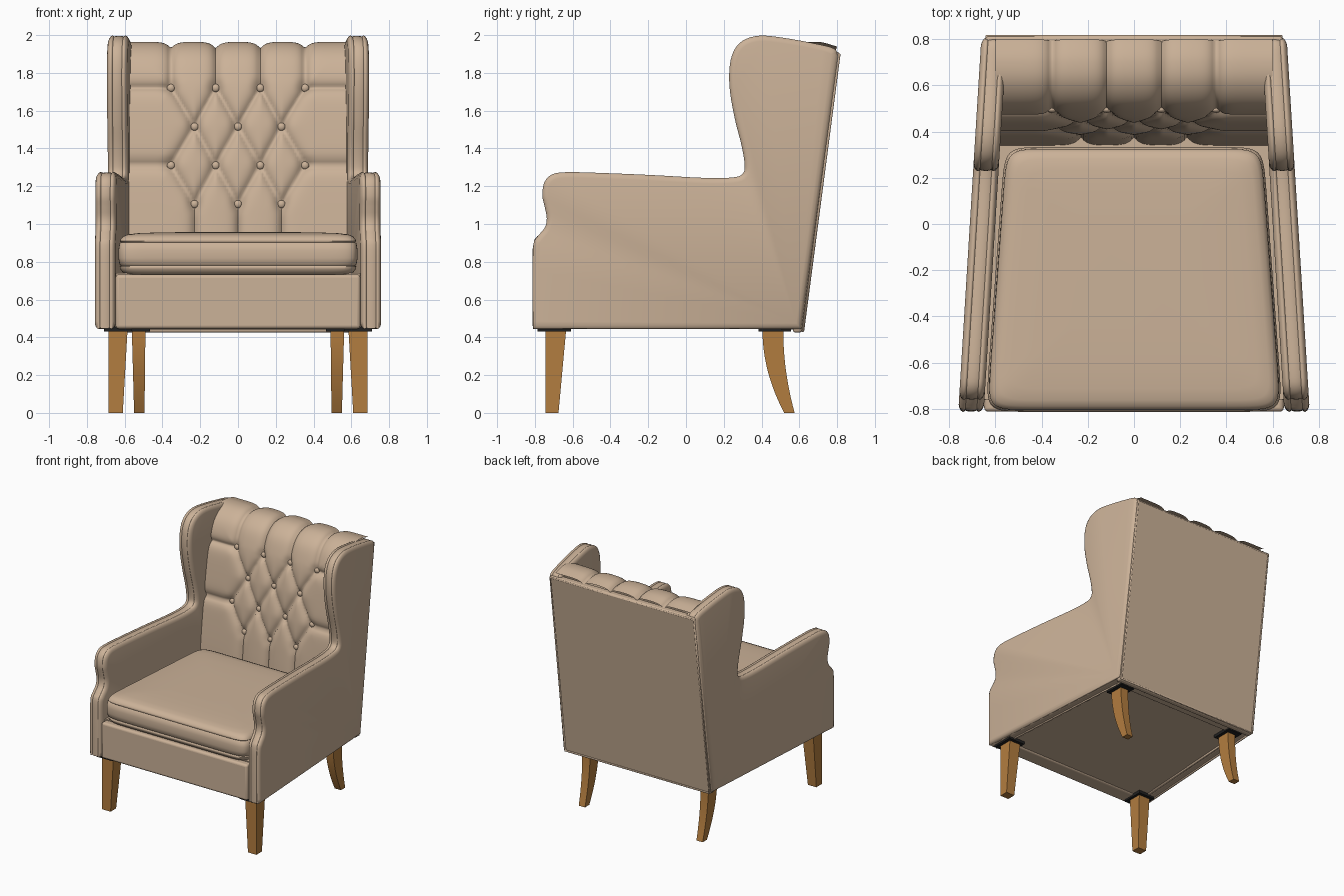
import bpy, bmesh, math
from mathutils import Vector

if "Cube" in bpy.data.objects:
    bpy.data.objects.remove(bpy.data.objects["Cube"])


def material(name, rgb):
    m = bpy.data.materials.new(name)
    m.diffuse_color = (*rgb, 1)
    m.use_nodes = True
    m.node_tree.nodes["Principled BSDF"].inputs["Base Color"].default_value = m.diffuse_color
    return m


FABRIC = material("beige fabric", (0.60, 0.445, 0.315))
WOOD = material("oak wood", (0.45, 0.205, 0.05))
BLACK = material("black plate", (0.015, 0.015, 0.015))


def finish(bm, name, mat, angle=40):
    bmesh.ops.recalc_face_normals(bm, faces=bm.faces)
    me = bpy.data.meshes.new(name)
    bm.to_mesh(me)
    bm.free()
    ob = bpy.data.objects.new(name, me)
    bpy.context.collection.objects.link(ob)
    me.materials.append(mat)
    bpy.ops.object.select_all(action='DESELECT')
    ob.select_set(True)
    bpy.context.view_layer.objects.active = ob
    bpy.ops.object.shade_smooth_by_angle(angle=math.radians(angle))
    return ob


def loft(name, rings, mat, angle=40):
    """Skin a list of equal-length closed rings and cap both ends."""
    bm = bmesh.new()
    vr = [[bm.verts.new(p) for p in r] for r in rings]
    n = len(vr[0])
    for a, b in zip(vr, vr[1:]):
        for i in range(n):
            j = (i + 1) % n
            bm.faces.new((a[i], a[j], b[j], b[i]))
    bm.faces.new(vr[0])
    bm.faces.new(vr[-1])
    return finish(bm, name, mat, angle)


def block(name, bottom, top, mat, bevel=0.0):
    """Block between two rectangles (x0, x1, y0, y1, z), optionally rounded."""
    rings = [[(x0, y0, z), (x1, y0, z), (x1, y1, z), (x0, y1, z)]
             for x0, x1, y0, y1, z in (bottom, top)]
    ob = loft(name, rings, mat)
    if bevel:
        m = ob.modifiers.new("round", 'BEVEL')
        m.width, m.segments = bevel, 4
    return ob


def spline(pts, k):
    """Open Catmull-Rom curve through 2D points."""
    p = [Vector(q) for q in pts]
    p = [2 * p[0] - p[1]] + p + [2 * p[-1] - p[-2]]
    out = []
    for a, b, c, d in zip(p, p[1:], p[2:], p[3:]):
        for i in range(k):
            t = i / k
            out.append(0.5 * (2 * b + (c - a) * t + (2 * a - 5 * b + 4 * c - d) * t * t
                              + (3 * b - a - 3 * c + d) * t ** 3))
    return out + [p[-2]]


def inset(poly, d):
    """Move a clockwise closed outline inwards by d with mitred corners."""
    out = []
    n = len(poly)
    for i, p in enumerate(poly):
        e1 = (p - poly[i - 1]).normalized()
        e2 = (poly[(i + 1) % n] - p).normalized()
        n1, n2 = Vector((e1.y, -e1.x)), Vector((e2.y, -e2.x))
        out.append(p + (n1 + n2) * d / max(0.5, 1 + n1.dot(n2)))
    return out


# Sides: arm and wing in one outline, with welted seams on both rims
outline = spline([(-0.81, 0.445), (-0.812, 0.6), (-0.812, 0.75), (-0.808, 0.89), (-0.785, 0.935),
                  (-0.748, 0.98), (-0.737, 1.03), (-0.748, 1.09), (-0.76, 1.15), (-0.75, 1.22),
                  (-0.71, 1.262), (-0.64, 1.274), (-0.5, 1.272), (-0.2, 1.26), (0.1, 1.244),
                  (0.25, 1.247), (0.302, 1.268), (0.31, 1.32), (0.293, 1.42), (0.26, 1.55),
                  (0.233, 1.7), (0.23, 1.82), (0.25, 1.91), (0.3, 1.97), (0.39, 1.997),
                  (0.52, 1.985), (0.7, 1.952), (0.785, 1.928), (0.805, 1.89)], 4)
outline.append(Vector((0.61, 0.445)))
half_rim = [(0, 0.03), (0.004, 0.016), (0.012, 0.004), (0.02, 0), (0.026, 0.001),
            (0.03, 0.006), (0.036, 0.003), (0.05, 0.001)]
rim = half_rim + [(0.11 - u, d) for u, d in reversed(half_rim)]


def outer_x(y):
    return 0.76 - 0.0617 * (y + 0.81)


for s, side in ((1, "right"), (-1, "left")):
    rings = [[(s * (outer_x(p.x) - u), p.x, p.y) for p in inset(outline, d)] for u, d in rim]
    loft(side + "_arm_and_wing", rings, FABRIC, 50)

# Seat base: recessed underside, front rail
loft("seat_base", [[(-0.7, -0.76, z), (0.7, -0.76, z), (0.61, 0.6, z), (-0.61, 0.6, z)]
                   for z in (0.455, 0.74)], FABRIC)
block("front_rail", (-0.648, 0.648, -0.812, -0.68, 0.445), (-0.648, 0.648, -0.812, -0.68, 0.733),
      FABRIC, 0.018)
block("rear_rail", (-0.6, 0.6, 0.5, 0.6, 0.442), (-0.6, 0.6, 0.5, 0.6, 0.6), FABRIC, 0.01)


# Seat cushion: puffed tapered slab with two seams
def cushion_ring(z, d):
    ring = []
    for i in range(80):
        a = 2 * math.pi * (i + 0.5) / 80
        c, sn = math.cos(a), math.sin(a)
        u = math.copysign(abs(c) ** 0.13, c)
        v = math.copysign(abs(sn) ** 0.13, sn)
        y = -0.24 + v * (0.572 - d)
        ring.append((u * (0.6 - 0.042 * v - d), y, z))
    return ring


loft("seat_cushion", [cushion_ring(z, d) for z, d in (
    (0.725, 0.06), (0.74, 0.025), (0.762, 0.008), (0.774, 0.006), (0.78, 0.012), (0.786, 0.005),
    (0.82, -0.001), (0.86, -0.001), (0.897, 0.005), (0.903, 0.012), (0.909, 0.007), (0.92, 0.011),
    (0.935, 0.024), (0.945, 0.05), (0.951, 0.1), (0.955, 0.2), (0.957, 0.35))], FABRIC, 60)

# Tufted backrest: buttons, creases between them, and puffed fabric
rows = [(1.72, (-0.355, -0.118, 0.118, 0.355)), (1.515, (-0.23, 0, 0.23)),
        (1.31, (-0.355, -0.118, 0.118, 0.355)), (1.105, (-0.23, 0, 0.23))]
buttons = [(x, z) for z, xs in rows for x in xs]
creases = []
for (za, xa), (zb, xb) in zip(rows, rows[1:]):
    creases += [((p, za), (q, zb)) for p in xa for q in xb if abs(p - q) < 0.15]
creases += [((x, 1.72), (x, 3)) for x in rows[0][1]]
creases += [((x, 1.105), (x, 0.5)) for x in rows[3][1]]
creases += [((s * 0.355, z), (s * 0.8, z)) for z in (1.72, 1.31) for s in (-1, 1)]
creases = [(Vector(a), Vector(b)) for a, b in creases]


def puff(x, v):
    p = Vector((x, v))
    d = 9
    for a, b in creases:
        t = max(0, min(1, (p - a).dot(b - a) / (b - a).length_squared))
        d = min(d, (p - a - (b - a) * t).length)
    k = min((p - Vector(q)).length for q in buttons)
    return 0.036 * (1 - math.exp(-d / 0.025)) - 0.02 * math.exp(-(k / 0.035) ** 2)


back_curve = spline([(0.375, 0.72), (0.39, 0.95), (0.415, 1.2), (0.445, 1.45), (0.475, 1.65),
                     (0.505, 1.77), (0.55, 1.865), (0.62, 1.918), (0.7, 1.928), (0.79, 1.905)], 12)
NX = 110
bm = bmesh.new()
grid = []
for i, p in enumerate(back_curve):
    t = (back_curve[min(i + 1, len(back_curve) - 1)] - back_curve[max(i - 1, 0)]).normalized()
    row = []
    for j in range(NX + 1):
        x = -0.6 + 1.2 * j / NX
        h = puff(x, p.y + max(0, p.x - 0.52))
        row.append(bm.verts.new((x, p.x - t.y * h, p.y + t.x * h)))
    grid.append(row)
for a, b in zip(grid, grid[1:]):
    for j in range(NX):
        bm.faces.new((a[j], a[j + 1], b[j + 1], b[j]))
ob = finish(bm, "tufted_backrest", FABRIC, 80)
if sum(f.normal.y * f.area for f in ob.data.polygons) > 0:
    ob.data.flip_normals()

# Buttons
for x, z in buttons:
    y = next(p.x for p in back_curve if p.y >= z)
    bpy.ops.mesh.primitive_uv_sphere_add(segments=16, ring_count=8, radius=0.021,
                                         location=(x, y + 0.004, z))
    b = bpy.context.object
    b.name = "back_button"
    b.scale.y = 0.7
    b.data.materials.append(FABRIC)
    bpy.ops.object.shade_smooth()

# Rear panel with piping around its border
block("rear_panel", (-0.65, 0.65, 0.565, 0.615, 0.425), (-0.645, 0.645, 0.755, 0.815, 1.91),
      FABRIC, 0.015)
cu = bpy.data.curves.new("rear_piping", 'CURVE')
cu.dimensions, cu.bevel_depth, cu.bevel_resolution = '3D', 0.009, 2
sp = cu.splines.new('POLY')
sp.points.add(3)
sp.use_cyclic_u = True
for pt, c in zip(sp.points, ((-0.64, 0.617, 0.435), (0.64, 0.617, 0.435),
                             (0.637, 0.809, 1.898), (-0.637, 0.809, 1.898))):
    pt.co = (*c, 1)
pipe = bpy.data.objects.new("rear_piping", cu)
bpy.context.collection.objects.link(pipe)
cu.materials.append(FABRIC)
bpy.ops.object.select_all(action='DESELECT')
pipe.select_set(True)
bpy.context.view_layer.objects.active = pipe
bpy.ops.object.convert(target='MESH')


# Legs with black mounting plates
def span(s, a, b):
    return (a, b) if s > 0 else (-b, -a)


for s, side in ((1, "right"), (-1, "left")):
    block(side + "_front_leg", (*span(s, 0.61, 0.685), -0.745, -0.675, 0),
          (*span(s, 0.585, 0.685), -0.745, -0.635, 0.436), WOOD)
    rings = []
    for i in range(13):
        t = i / 12
        f, r, z = 0.405 + 0.115 * t ** 2, 0.515 + 0.06 * t ** 2, 0.436 * (1 - t)
        a, b = 0.49 + 0.005 * t, 0.562 - 0.012 * t
        rings.append([(s * a, f, z), (s * b, f, z), (s * b, r, z), (s * a, r, z)])
    loft(side + "_rear_leg", rings, WOOD)
    for nm, xs, ys in (("front", (0.565, 0.71), (-0.785, -0.61)),
                       ("rear", (0.465, 0.59), (0.385, 0.555))):
        block(f"{side}_{nm}_leg_plate", (*span(s, *xs), *ys, 0.432),
              (*span(s, *xs), *ys, 0.458), BLACK)
